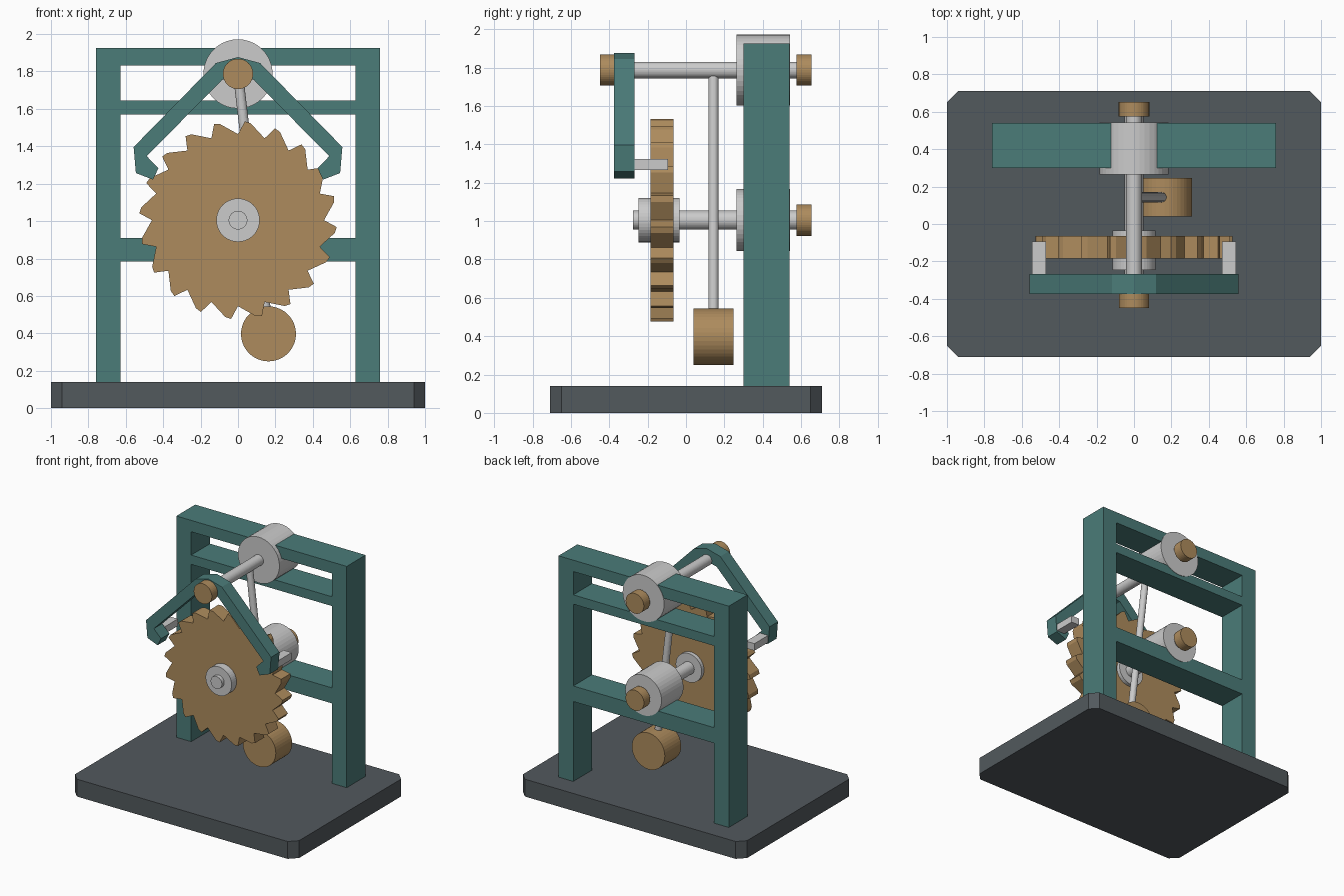
import bpy, bmesh
from math import sin, cos, pi, radians
from mathutils import Vector

if "Cube" in bpy.data.objects:
    bpy.data.objects.remove(bpy.data.objects["Cube"])


def material(name, rgb):
    m = bpy.data.materials.new(name)
    m.diffuse_color = (*rgb, 1)
    m.use_nodes = True
    m.node_tree.nodes["Principled BSDF"].inputs["Base Color"].default_value = m.diffuse_color
    return m


TEAL = material("teal_paint", (0.07, 0.20, 0.19))
BRASS = material("brass", (0.42, 0.26, 0.11))
DARK = material("dark_slate", (0.085, 0.10, 0.11))


def finish(name, bm, mat):
    bmesh.ops.recalc_face_normals(bm, faces=bm.faces)
    me = bpy.data.meshes.new(name)
    bm.to_mesh(me)
    bm.free()
    if mat:
        me.materials.append(mat)
    ob = bpy.data.objects.new(name, me)
    bpy.context.collection.objects.link(ob)
    return ob


def prism(name, pts, offset, mat=None):
    """Extrude a closed outline of 3D points along offset."""
    bm = bmesh.new()
    face = bm.faces.new([bm.verts.new(p) for p in pts])
    ext = bmesh.ops.extrude_face_region(bm, geom=[face], use_keep_orig=True)
    verts = [g for g in ext["geom"] if isinstance(g, bmesh.types.BMVert)]
    bmesh.ops.translate(bm, vec=offset, verts=verts)
    return finish(name, bm, mat)


def profile_xz(name, pts, y0, y1, mat=None):
    return prism(name, [(x, y0, z) for x, z in pts], (0, y1 - y0, 0), mat)


def box(name, x0, x1, y0, y1, z0, z1, mat=None):
    return profile_xz(name, [(x0, z0), (x1, z0), (x1, z1), (x0, z1)], y0, y1, mat)


def rod(name, a, b, r, mat=None, sides=40):
    a, b = Vector(a), Vector(b)
    d = b - a
    bm = bmesh.new()
    bmesh.ops.create_cone(bm, cap_ends=True, segments=sides,
                          radius1=r, radius2=r, depth=d.length)
    bm.transform(d.to_track_quat('Z', 'Y').to_matrix().to_4x4())
    bmesh.ops.translate(bm, vec=(a + b) / 2, verts=bm.verts)
    return finish(name, bm, mat)


def axle(name, z, y0, y1, r, mat=None, x=0):
    return rod(name, (x, y0, z), (x, y1, z), r, mat)


# Base plate with clipped corners
c = 0.06
base = [(-1, -.71 + c), (-1 + c, -.71), (1 - c, -.71), (1, -.71 + c),
        (1, .71 - c), (1 - c, .71), (-1 + c, .71), (-1, .71 - c)]
prism("base_plate", [(x, y, 0) for x, y in base], (0, 0, 0.14), DARK)

# Frame posts and crossbars
for side, x in (("left", -0.76), ("right", 0.628)):
    box(side + "_post", x, x + 0.132, 0.30, 0.54, 0.14, 1.925, TEAL)
for level, z0, z1 in (("lower", .785, .91), ("middle", 1.57, 1.645), ("top", 1.833, 1.925)):
    box(level + "_crossbar", -0.628, 0.628, 0.30, 0.54, z0, z1, TEAL)

# Bearings, shafts and end caps
ZW, ZA = 1.005, 1.787
axle("wheel_bearing", ZW, 0.264, 0.543, 0.162)
axle("anchor_bearing", ZA, 0.264, 0.543, 0.185)
axle("wheel_shaft", ZW, -0.277, 0.60, 0.05)
axle("anchor_shaft", ZA, -0.40, 0.60, 0.043)
axle("wheel_shaft_cap", ZW, 0.575, 0.653, 0.082, BRASS)
axle("anchor_shaft_cap", ZA, 0.575, 0.653, 0.081, BRASS)
axle("anchor_front_cap", ZA, -0.449, -0.375, 0.081, BRASS)
axle("wheel_hub", ZW, -0.247, -0.034, 0.116)

# Escape wheel: 20 saw teeth (radius, degrees from the tip)
teeth = []
for i in range(20):
    for r, off in ((0.46, -14), (0.522, -3.5), (0.529, 0)):
        a = radians(86 + 18 * i + off)
        teeth.append((r * cos(a), ZW + r * sin(a)))
profile_xz("escape_wheel", teeth, -0.184, -0.065, BRASS)

# Anchor with two hooked arms, mirrored about x = 0
half = [(0.118, 1.845), (0.558, 1.396), (0.546, 1.257), (0.455, 1.222),
        (0.425, 1.283), (0.488, 1.347), (0.085, 1.755)]
outline = [(0, 1.877)] + half + [(0, 1.775)] + [(-x, z) for x, z in reversed(half)]
profile_xz("anchor", outline, -0.375, -0.268, TEAL)
for side, s in (("left", -1), ("right", 1)):
    box(side + "_pallet", s * 0.508 - 0.037, s * 0.508 + 0.037, -0.30, -0.094, 1.266, 1.323)

# Pendulum
rod("pendulum_rod", (0, 0.143, ZA), (0.163, 0.143, 0.40), 0.027, sides=24)
axle("pendulum_bob", 0.397, 0.039, 0.247, 0.147, BRASS, x=0.163)
